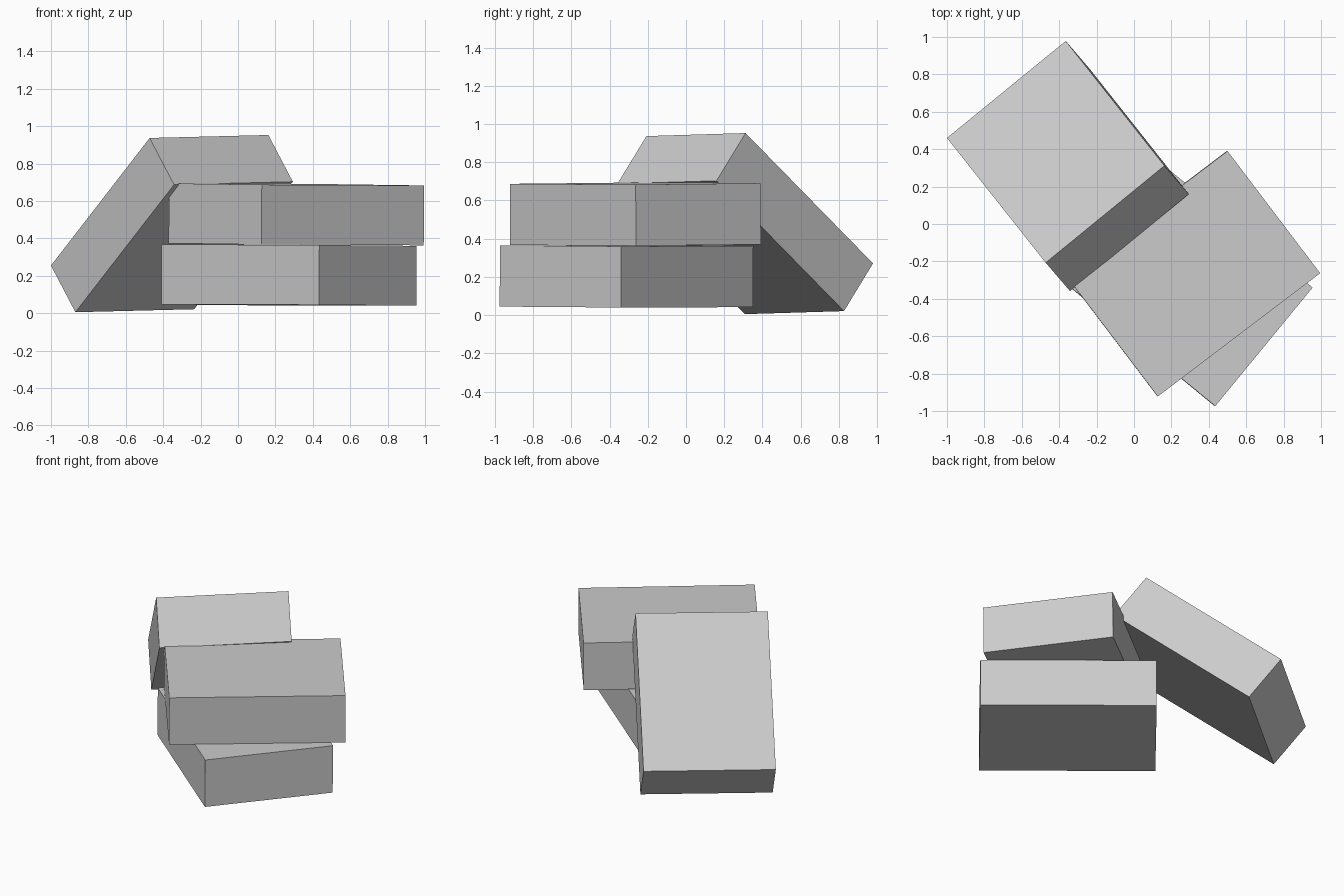
import bpy
from mathutils import Matrix, Vector

LENGTH, WIDTH, THICK = 1.09, 0.82, 0.32

cube = bpy.data.objects.get("Cube")
if cube:
    bpy.data.objects.remove(cube, do_unlink=True)

grey = bpy.data.materials.new("plain grey")
grey.use_nodes = True
colour = (0.6, 0.6, 0.6, 1)
grey.diffuse_color = colour
grey.node_tree.nodes["Principled BSDF"].inputs["Base Color"].default_value = colour


def block(name, corner, along, across):
    """Block with its top face spanned from a corner by two directions."""
    x = Vector(along).normalized()
    z = x.cross(Vector(across)).normalized()
    y = z.cross(x)
    centre = Vector(corner) + x * LENGTH / 2 + y * WIDTH / 2 - z * THICK / 2
    bpy.ops.mesh.primitive_cube_add(size=1)
    ob = bpy.context.object
    ob.name = name
    ob.data.materials.append(grey)
    ob.data.transform(Matrix.Diagonal((LENGTH, WIDTH, THICK, 1)))
    ob.matrix_world = Matrix.Translation(centre) @ Matrix((x, y, z)).transposed().to_4x4()


# Two stacked blocks, slightly askew
block("bottom_block", (0.955, -0.34, 0.36), (-0.84, 0.69, 0.002), (-0.52, -0.63, 0.005))
block("middle_block", (0.5, 0.39, 0.69), (-0.87, -0.66, 0.004), (0.5, -0.65, -0.007))

# Block leaning against the back of the stack
block("leaning_block", (-0.47, -0.21, 0.94), (-0.53, 0.67, -0.685), (0.635, 0.52, 0.015))
# The leaning direction runs down to the rear, so its width side is set below
leaning = bpy.data.objects["leaning_block"]
x = Vector((0.53, -0.67, 0.685)).normalized()
y = Vector((0.635, 0.52, 0.015)).normalized()
z = x.cross(y).normalized()
y = z.cross(x)
centre = Vector((-1.0, 0.46, 0.255)) + x * LENGTH / 2 + y * WIDTH / 2 - z * THICK / 2
leaning.matrix_world = Matrix.Translation(centre) @ Matrix((x, y, z)).transposed().to_4x4()
